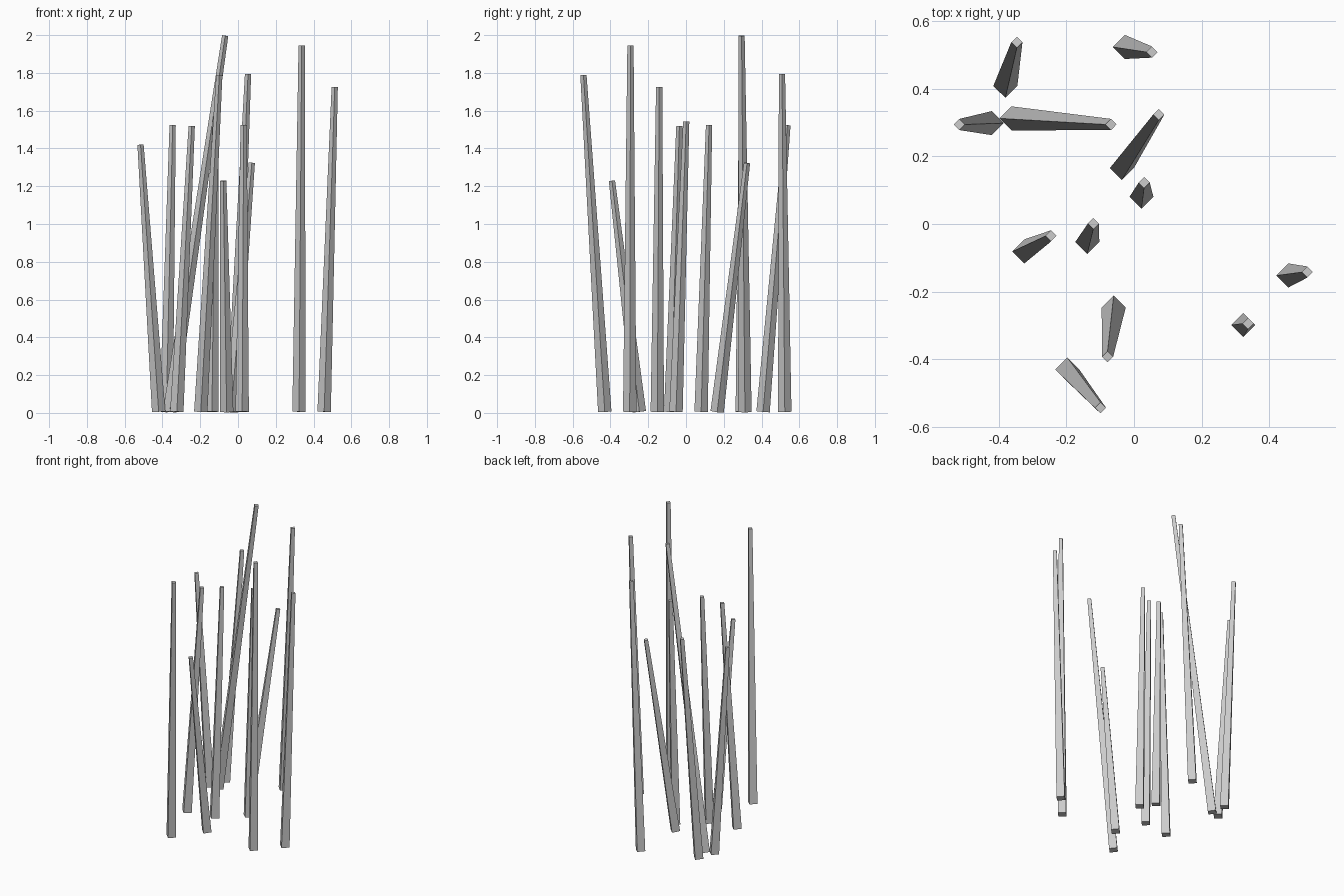
import bpy
import bmesh
from mathutils import Vector, Matrix

if "Cube" in bpy.data.objects:
    bpy.data.objects.remove(bpy.data.objects["Cube"])

BASE_R, TOP_R, BASE_Z = 0.0355, 0.0165, 0.006


def stalk(name, bx, by, tx, ty, tz):
    """Four-sided tapered stalk leaning from its base centre to its tip centre."""
    base, tip = Vector((bx, by, BASE_Z)), Vector((tx, ty, tz))
    axis = tip - base
    turn = Vector((0, 0, 1)).rotation_difference(axis).to_matrix().to_4x4()
    bm = bmesh.new()
    bmesh.ops.create_cone(
        bm, cap_ends=True, segments=4, radius1=BASE_R, radius2=TOP_R,
        depth=axis.length,
        matrix=Matrix.Translation((base + tip) / 2) @ turn)
    mesh = bpy.data.meshes.new(name)
    bm.to_mesh(mesh)
    bm.free()
    obj = bpy.data.objects.new(name, mesh)
    bpy.context.collection.objects.link(obj)
    return obj


# Base x, y and tip x, y, z of each stalk in the clump
STALKS = [
    (-0.38, 0.408, -0.346, 0.537, 1.523),
    (-0.42, 0.298, -0.516, 0.294, 1.42),
    (-0.362, 0.312, -0.068, 0.294, 1.997),
    (-0.027, 0.523, 0.053, 0.508, 1.794),
    (-0.324, -0.081, -0.245, -0.035, 1.519),
    (-0.138, -0.053, -0.12, 0.001, 1.543),
    (-0.036, 0.165, 0.073, 0.323, 1.323),
    (0.022, 0.08, 0.03, 0.122, 1.524),
    (0.456, -0.152, 0.512, -0.142, 1.725),
    (0.323, -0.298, 0.337, -0.294, 1.944),
    (-0.06, -0.247, -0.078, -0.392, 1.229),
    (-0.197, -0.43, -0.099, -0.543, 1.789),
]
for i, s in enumerate(STALKS, 1):
    stalk(f"stalk_{i:02d}", *s)
